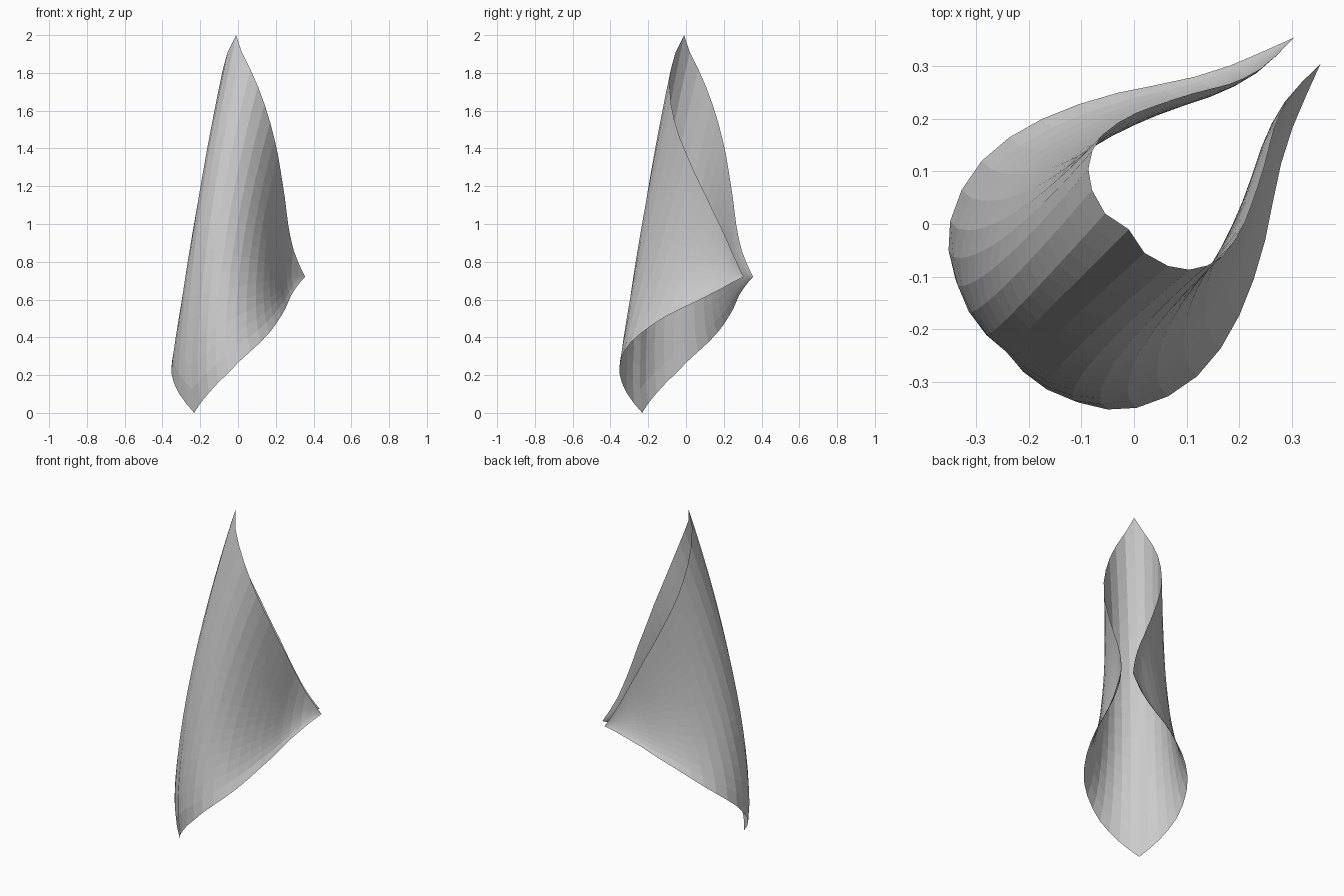
import bpy, bmesh
from mathutils import Vector

if "Cube" in bpy.data.objects:
    bpy.data.objects.remove(bpy.data.objects["Cube"])

# Half of the lower edge: bottom tip on the spine round to the side corner
LOWER = [(-.232, -.232, 0), (-.2, -.275, .05), (-.155, -.314, .105), (-.105, -.34, .16),
         (-.05, -.353, .213), (.005, -.35, .27), (.065, -.328, .325), (.12, -.29, .375),
         (.165, -.237, .423), (.2, -.175, .468), (.228, -.105, .512), (.25, -.03, .55),
         (.265, .045, .585), (.28, .115, .62), (.302, .184, .655), (.328, .245, .69),
         (.355, .305, .72)]
# Half of the upper edge: top tip on the spine down to the same side corner
UPPER = [(-.01, -.01, 2), (.02, -.055, 1.91), (.065, -.08, 1.82), (.105, -.087, 1.73),
         (.14, -.079, 1.635), (.17, -.06, 1.54), (.193, -.03, 1.45), (.212, .005, 1.365),
         (.225, .04, 1.285), (.237, .075, 1.21), (.248, .11, 1.14), (.257, .145, 1.065),
         (.266, .18, .995), (.278, .21, .93), (.295, .24, .86), (.322, .272, .79),
         (.355, .305, .72)]
ROWS = 16
N = len(LOWER) - 1
SPINE_DIR = Vector((-1, -1, 0)).normalized()
PINCH_DIR = Vector((-1, 1, 0)).normalized()


def sheet_point(i, v):
    """Point on column i: line between the edges, bowed at the spine, pinched at the sides."""
    t = i / N
    w = v ** .8
    arch = 4 * w * (1 - w)
    offset = SPINE_DIR * .09 * (1 - t) ** 1.5 + PINCH_DIR * .04 * 4 * t * (1 - t)
    return Vector(LOWER[i]).lerp(Vector(UPPER[i]), v) + offset * arch


# Curled sheet, mirrored across the diagonal plane x = y
bm = bmesh.new()
columns = []
for k in range(-N, N + 1):
    column = []
    for j in range(ROWS + 1):
        p = sheet_point(abs(k), j / ROWS)
        column.append(bm.verts.new(p if k >= 0 else (p.y, p.x, p.z)))
    columns.append(column)
for a, b in zip(columns, columns[1:]):
    for j in range(ROWS):
        bm.faces.new((a[j], b[j], b[j + 1], a[j + 1]))
bmesh.ops.remove_doubles(bm, verts=bm.verts, dist=1e-4)

mesh = bpy.data.meshes.new("curled_sheet")
bm.to_mesh(mesh)
bm.free()
bpy.context.collection.objects.link(bpy.data.objects.new("curled_sheet", mesh))
